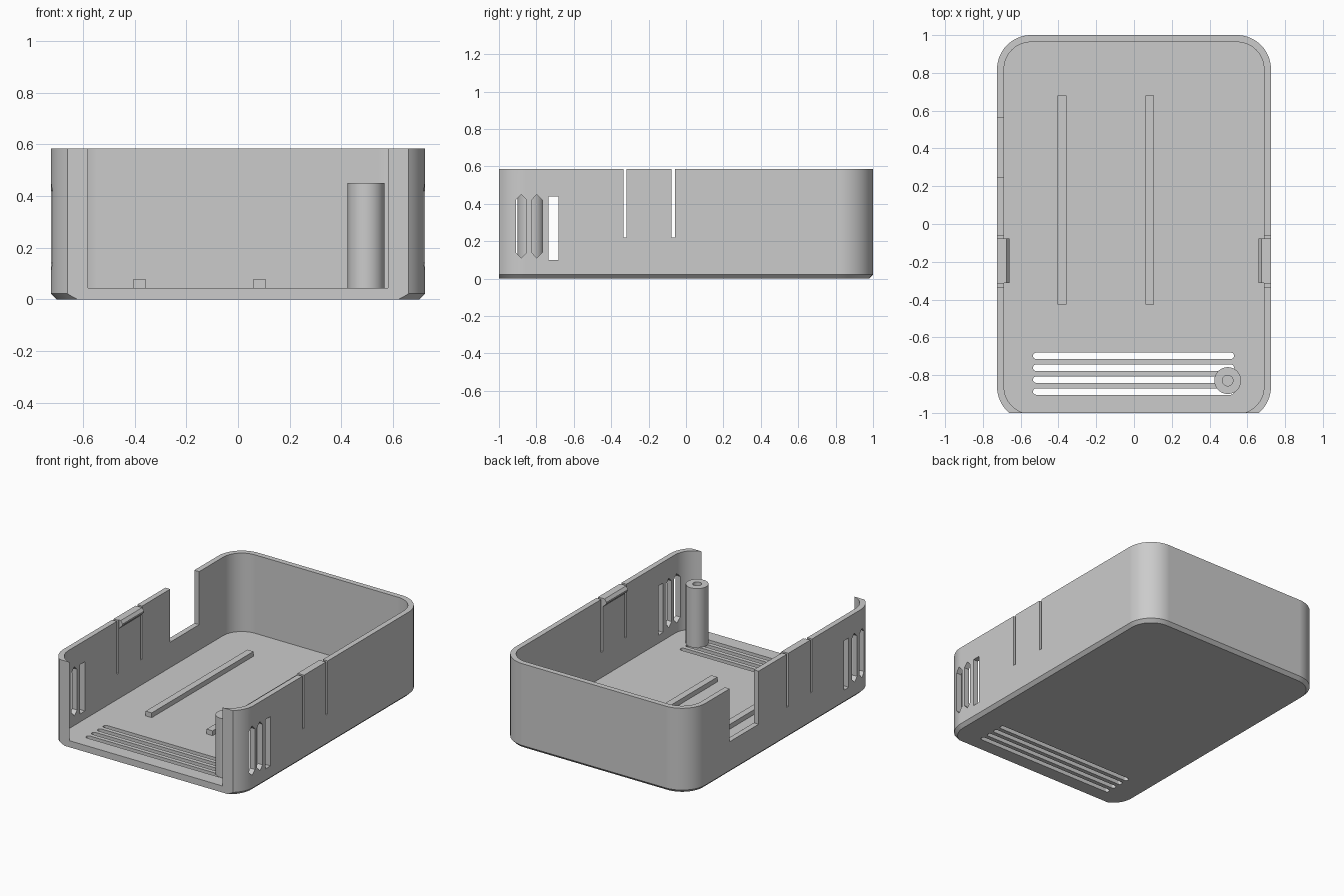
import bpy
import bmesh
from math import cos, sin, pi, radians

old = bpy.data.objects.get("Cube")
if old:
    bpy.data.objects.remove(old, do_unlink=True)

gray = bpy.data.materials.new("light gray plastic")
gray.use_nodes = True
gray.diffuse_color = (0.6, 0.6, 0.6, 1)
gray.node_tree.nodes["Principled BSDF"].inputs["Base Color"].default_value = (0.6, 0.6, 0.6, 1)

HALF_W, BACK, FRONT, HEIGHT = 0.725, 1.0, -1.042, 0.585
RADIUS, WALL, FLOOR, CHAMFER = 0.18, 0.037, 0.045, 0.022
OPEN_Y = -1.0      # plane where the front is sliced open


def rounded(inset=0.0, steps=16):
    """Case outline, moved inward by inset."""
    r = RADIUS - inset
    cx, back, front = HALF_W - RADIUS, BACK - RADIUS, FRONT + RADIUS
    centres = [(cx, back), (-cx, back), (-cx, front), (cx, front)]
    return [(x + r * cos(pi / 2 * (q + i / steps)), y + r * sin(pi / 2 * (q + i / steps)))
            for q, (x, y) in enumerate(centres) for i in range(steps + 1)]


def circle(x, y, r, n=48):
    return [(x + r * cos(2 * pi * i / n), y + r * sin(2 * pi * i / n)) for i in range(n)]


def rect(u0, u1, v0, v1):
    return [(u0, v0), (u1, v0), (u1, v1), (u0, v1)]


def stadium(x0, x1, y, r, n=10):
    left = [(x0 + r - r * sin(pi * i / n), y + r * cos(pi * i / n)) for i in range(n + 1)]
    right = [(x1 - r + r * sin(pi * i / n), y - r * cos(pi * i / n)) for i in range(n + 1)]
    return left + right


def loft(name, layers, axis="z"):
    """Solid through (outline, position) layers along an axis."""
    place = {"z": lambda u, v, w: (u, v, w),
             "x": lambda u, v, w: (w, u, v),
             "y": lambda u, v, w: (u, w, v)}[axis]
    bm = bmesh.new()
    rings = [[bm.verts.new(place(u, v, w)) for u, v in pts] for pts, w in layers]
    for low, high in zip(rings, rings[1:]):
        for i in range(len(low)):
            j = (i + 1) % len(low)
            bm.faces.new((low[i], low[j], high[j], high[i]))
    bm.faces.new(rings[0][::-1])
    bm.faces.new(rings[-1])
    bmesh.ops.recalc_face_normals(bm, faces=bm.faces)
    mesh = bpy.data.meshes.new(name)
    bm.to_mesh(mesh)
    bm.free()
    obj = bpy.data.objects.new(name, mesh)
    bpy.context.collection.objects.link(obj)
    mesh.materials.append(gray)
    return obj


def prism(name, outline, a, b, axis="z"):
    return loft(name, [(outline, a), (outline, b)], axis)


def activate(obj):
    for other in bpy.context.selected_objects:
        other.select_set(False)
    obj.select_set(True)
    bpy.context.view_layer.objects.active = obj


def cut(obj, cutter):
    mod = obj.modifiers.new("cut", "BOOLEAN")
    mod.operation, mod.solver, mod.object = "DIFFERENCE", "EXACT", cutter
    activate(obj)
    bpy.ops.object.modifier_apply(modifier=mod.name)
    bpy.data.objects.remove(cutter, do_unlink=True)


def smooth(obj):
    activate(obj)
    bpy.ops.object.shade_smooth_by_angle(angle=radians(30))
    obj.modifiers.new("even shading", "WEIGHTED_NORMAL").keep_sharp = True


# Case: chamfered tray with an open front
case = loft("case", [(rounded(CHAMFER), 0), (rounded(), CHAMFER), (rounded(), HEIGHT)])
cut(case, prism("cavity_cutter", rounded(WALL), FLOOR, 1))
cut(case, prism("front_cutter", rect(-1, 1, -1.5, OPEN_Y), -1, 1))

# Floor vents
for y in (-0.698, -0.761, -0.824, -0.887):
    cut(case, prism("floor_vent_cutter", stadium(-0.535, 0.53, y, 0.017), -0.1, 0.1))

# Side vents through both walls: two pointed, one square
for y in (-0.881, -0.797):
    w = 0.029
    pointed = [(y - w, 0.14), (y, 0.11), (y + w, 0.14),
               (y + w, 0.42), (y, 0.45), (y - w, 0.42)]
    cut(case, prism("side_vent_cutter", pointed, -1, 1, "x"))
cut(case, prism("square_vent_cutter", rect(-0.735, -0.682, 0.1, 0.44), -1, 1, "x"))

# Thin slits that free the snap tabs
for y in (-0.326, -0.069):
    cut(case, prism("slit_cutter", rect(y - 0.009, y + 0.009, 0.22, 1), -1, 1, "x"))

# Port notch in one wall
cut(case, prism("port_cutter", rect(0.245, 0.56, 0.22, 1), -1, -0.5, "x"))
smooth(case)

# Snap ridges on the inside of both tabs
for side, label in ((1, "left"), (-1, "right")):
    ridge = [(0.695, HEIGHT), (0.675, HEIGHT), (0.66, 0.565), (0.66, 0.555), (0.695, 0.52)]
    prism(label + "_snap_ridge", [(side * x, z) for x, z in ridge], -0.312, -0.078, "y")

# Floor rails
for x, label in ((-0.381, "right"), (0.083, "left")):
    prism(label + "_rail", rect(x - 0.023, x + 0.023, -0.427, 0.68), FLOOR - 0.005, 0.078)

# Screw post with a bore
post = prism("screw_post", circle(0.496, -0.829, 0.071), FLOOR - 0.003, 0.45)
cut(post, prism("bore_cutter", circle(0.496, -0.829, 0.028, 32), 0.06, 1))
smooth(post)
